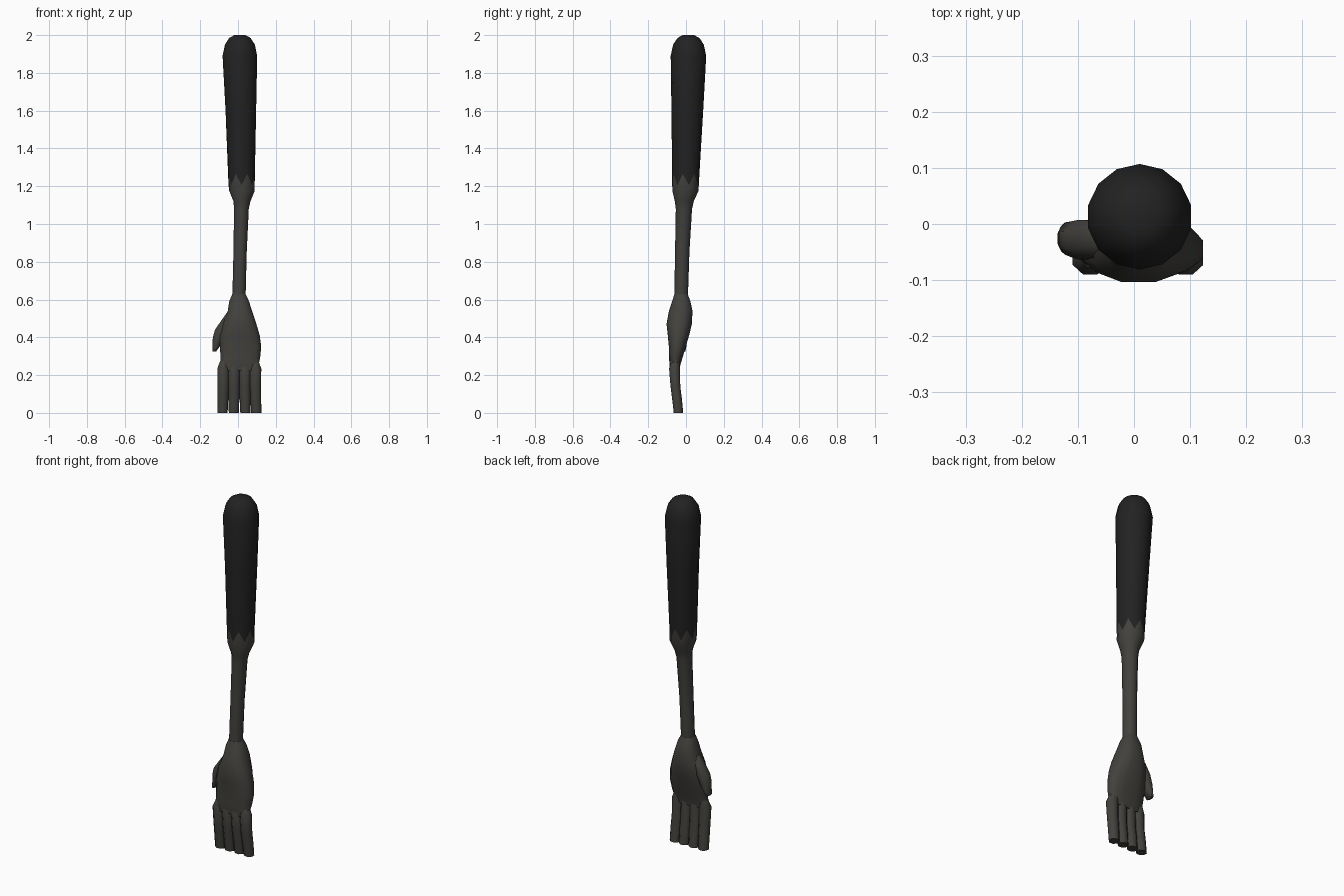
import bpy, bmesh, math


def material(name, rgb):
    m = bpy.data.materials.new(name)
    m.diffuse_color = (*rgb, 1)
    return m


DARK = material("dark_cloth", (0.016, 0.016, 0.016))
SKIN = material("grey_skin", (0.055, 0.053, 0.047))


def loft(name, rings, mat, n=12, cap_top=True, cap_bottom=True, power=1.0):
    """Rings run top to bottom: (z, centre x, centre y, radius x, radius y[, zigzag])."""
    bm = bmesh.new()
    loops = []
    for z, cx, cy, rx, ry, *jag in rings:
        loop = []
        for i in range(n):
            a = 2 * math.pi * (i + 0.5) / n
            c, s = math.cos(a), math.sin(a)
            c = math.copysign(abs(c) ** power, c)
            s = math.copysign(abs(s) ** power, s)
            dz = (jag[0] if i % 2 else -jag[0]) if jag else 0
            loop.append(bm.verts.new((cx + rx * c, cy + ry * s, z + dz)))
        loops.append(loop)
    for a, b in zip(loops, loops[1:]):
        for i in range(n):
            j = (i + 1) % n
            bm.faces.new((a[i], b[i], b[j], a[j]))
    if cap_top:
        bm.faces.new(loops[0])
    if cap_bottom:
        bm.faces.new(loops[-1][::-1])
    bmesh.ops.recalc_face_normals(bm, faces=bm.faces)
    me = bpy.data.meshes.new(name)
    bm.to_mesh(me)
    bm.free()
    me.materials.append(mat)
    ob = bpy.data.objects.new(name, me)
    bpy.context.collection.objects.link(ob)
    bpy.ops.object.select_all(action='DESELECT')
    ob.select_set(True)
    bpy.context.view_layer.objects.active = ob
    bpy.ops.object.shade_smooth_by_angle(angle=math.radians(55))
    return ob


# Upper sleeve with rounded shoulder and a ragged lower edge
torn_edge = (1.235, 0.019, -0.001, 0.071, 0.072, 0.03)
loft("sleeve", [
    (2.00, 0.010, 0.013, 0.030, 0.030),
    (1.985, 0.010, 0.013, 0.058, 0.058),
    (1.95, 0.010, 0.013, 0.081, 0.081),
    (1.89, 0.010, 0.013, 0.094, 0.094),
    (1.60, 0.015, 0.007, 0.083, 0.084),
    torn_edge], DARK, n=14, cap_bottom=False)

# Torn cuff tapering into the thin forearm, down to the wrist
loft("forearm", [
    torn_edge,
    (1.175, 0.021, -0.003, 0.069, 0.069),
    (1.12, 0.021, -0.009, 0.046, 0.050),
    (1.08, 0.018, -0.011, 0.040, 0.043),
    (0.85, 0.011, -0.020, 0.036, 0.038),
    (0.61, 0.005, -0.026, 0.036, 0.036)], SKIN, n=14,
    cap_top=False)

# Palm, swelling at the heel and thinning at the knuckles
loft("palm", [
    (0.63, 0.005, -0.026, 0.036, 0.036),
    (0.59, 0.006, -0.025, 0.054, 0.050),
    (0.54, 0.010, -0.028, 0.066, 0.064),
    (0.47, 0.008, -0.036, 0.092, 0.069),
    (0.41, 0.010, -0.040, 0.108, 0.058),
    (0.35, 0.014, -0.046, 0.112, 0.046),
    (0.29, 0.012, -0.054, 0.108, 0.036),
    (0.255, 0.008, -0.059, 0.104, 0.030),
    (0.225, 0.008, -0.060, 0.106, 0.025)], SKIN, power=0.8)

# Thumb hanging beside the palm
loft("thumb", [
    (0.54, -0.035, -0.026, 0.018, 0.025),
    (0.49, -0.060, -0.027, 0.030, 0.036),
    (0.44, -0.085, -0.028, 0.040, 0.038),
    (0.40, -0.100, -0.027, 0.036, 0.034),
    (0.355, -0.115, -0.026, 0.022, 0.031),
    (0.325, -0.126, -0.026, 0.011, 0.024)], SKIN, n=8)

# Four flat-ended fingers pressed together, slightly splayed
for i, x in enumerate((-0.078, -0.021, 0.037, 0.092)):
    spread = x * 0.05
    loft(f"finger_{i + 1}", [
        (0.275, x * 0.95, -0.056, 0.022, 0.022),
        (0.235, x, -0.061, 0.034, 0.031),
        (0.14, x, -0.056, 0.032, 0.028),
        (0.07, x + spread * 0.5, -0.047, 0.031, 0.028),
        (0.0, x + spread, -0.040, 0.029, 0.027)], SKIN, n=8)
